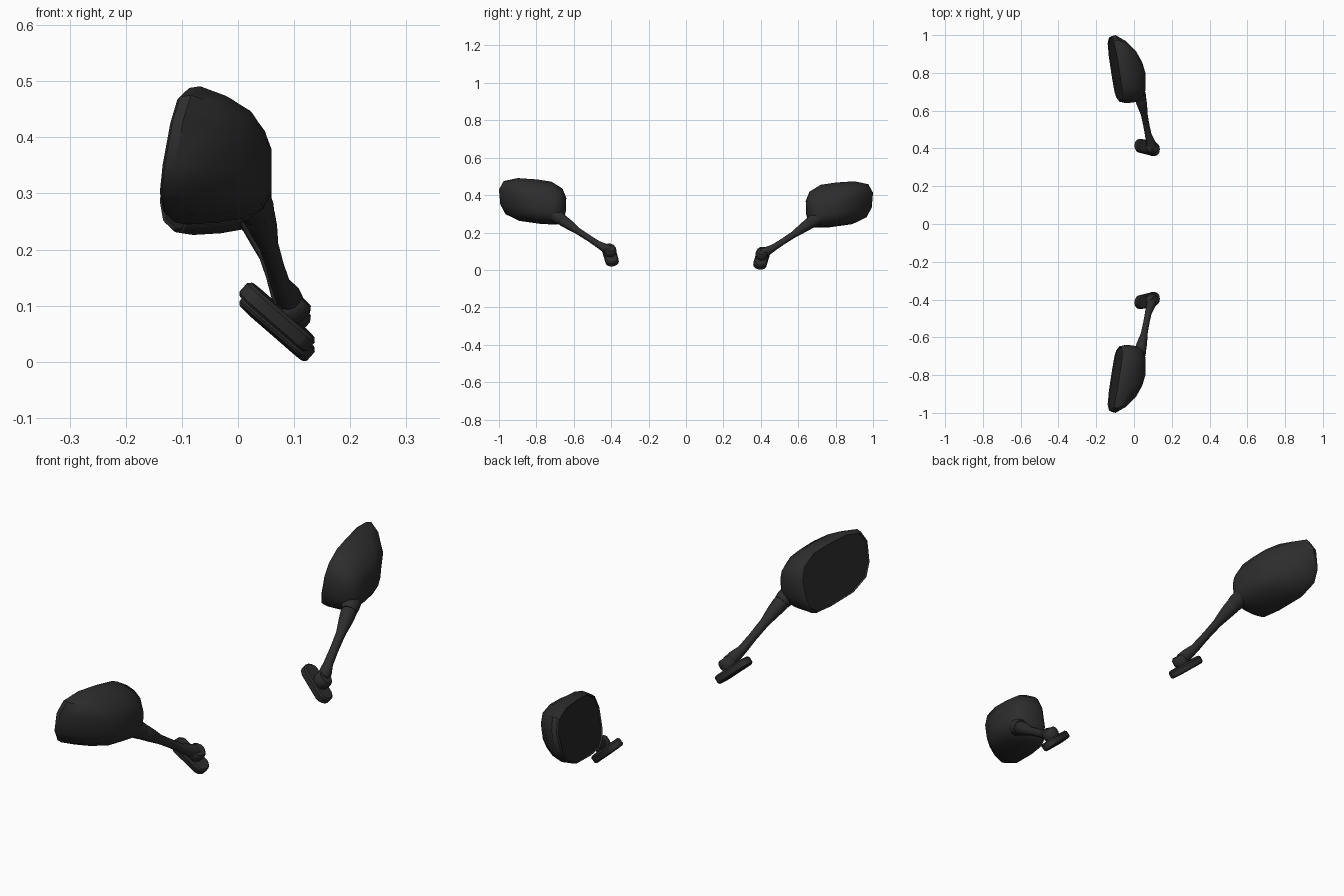
import bpy, bmesh, math
from mathutils import Vector

if "Cube" in bpy.data.objects:
    bpy.data.objects.remove(bpy.data.objects["Cube"])


def material(name, v):
    m = bpy.data.materials.new(name)
    m.diffuse_color = (v, v, v, 1)
    m.use_nodes = True
    m.node_tree.nodes["Principled BSDF"].inputs["Base Color"].default_value = m.diffuse_color
    return m


BLACK = material("black plastic", 0.026)
GLASS = material("dark mirror glass", 0.021)
DROP = 0.017          # the +y mirror sits slightly lower


def loft(name, rings, mat, cap_start=True, cap_end=True, angle=40):
    """Skin a list of equal-length rings; make one copy per side."""
    for side in (-1, 1):
        bm = bmesh.new()
        loops = []
        for ring in rings:
            loops.append([bm.verts.new((p[0], p[1] if side < 0 else -p[1],
                                        p[2] if side < 0 else p[2] - DROP)) for p in ring])
        n = len(loops[0])
        for a, b in zip(loops, loops[1:]):
            for i in range(n):
                j = (i + 1) % n
                bm.faces.new((a[i], a[j], b[j], b[i]))
        if cap_start:
            bm.faces.new(loops[0])
        if cap_end:
            bm.faces.new(loops[-1])
        bmesh.ops.recalc_face_normals(bm, faces=bm.faces)
        full = name + ("_left" if side < 0 else "_right")
        me = bpy.data.meshes.new(full)
        bm.to_mesh(me)
        bm.free()
        me.materials.append(mat)
        ob = bpy.data.objects.new(full, me)
        bpy.context.collection.objects.link(ob)
        bpy.ops.object.select_all(action='DESELECT')
        ob.select_set(True)
        bpy.context.view_layer.objects.active = ob
        bpy.ops.object.shade_smooth_by_angle(angle=math.radians(angle))


# Mirror outline in y, z
OUT = [(-1, .43), (-.975, .475), (-.90, .491), (-.80, .484), (-.72, .472), (-.66, .435),
       (-.64, .385), (-.643, .31), (-.66, .262), (-.69, .243), (-.77, .245),
       (-.89, .262), (-.965, .298), (-.993, .35)]
CY, CZ, HY, HZ = -.82, .367, .18, .124


def section(x, y0, y1, z0, z1, tilt):
    """Outline fitted to a y, z range at depth x, leaning with the glass plane."""
    pts = []
    for y, z in OUT:
        yy = (y0 + y1) / 2 + (y - CY) / HY * (y1 - y0) / 2
        zz = (z0 + z1) / 2 + (z - CZ) / HZ * (z1 - z0) / 2
        pts.append((x + tilt * (.18 * (yy - CY) + .2 * (zz - CZ)), yy, zz))
    return pts


def scaled(x, s):
    return section(x, CY - HY * s, CY + HY * s, CZ - HZ * s, CZ + HZ * s, 1)


# Housing shell and glass
loft("mirror_housing", [
    scaled(-.092, .92), scaled(-.102, .935), scaled(-.097, .975), scaled(-.078, 1),
    section(-.030, -.968, -.643, .246, .474, .75),
    section(.015, -.915, -.655, .254, .448, .45),
    section(.045, -.855, -.675, .272, .412, .2),
    section(.060, -.800, -.705, .305, .378, 0)], BLACK, cap_start=False)
loft("mirror_glass", [scaled(-.092, .922), scaled(-.096, .92)], GLASS)


def tube(path, sides=12):
    """Round rings along a path of (x, y, z, radius)."""
    rings = []
    for i, p in enumerate(path):
        a, b = path[max(i - 1, 0)], path[min(i + 1, len(path) - 1)]
        d = (Vector(b[:3]) - Vector(a[:3])).normalized()
        u = d.cross(Vector((1, 0, 0))).normalized()
        v = d.cross(u)
        rings.append([Vector(p[:3]) + p[3] * (u * math.cos(t) + v * math.sin(t))
                      for t in (2 * math.pi * k / sides for k in range(sides))])
    return rings


# Tapered arm with a collar beside the housing
loft("collar", tube([(.018, -.715, .302, .036), (.030, -.678, .278, .034),
                     (.034, -.662, .267, .031)]), BLACK)
loft("arm", tube([(.033, -.667, .270, .027), (.036, -.657, .263, .030), (.044, -.625, .241, .026),
                  (.054, -.580, .209, .018), (.066, -.520, .170, .0165),
                  (.076, -.470, .137, .018), (.088, -.435, .118, .024),
                  (.094, -.405, .106, .024)]), BLACK)

# Tilted mounting foot and pivot boss share one frame
U = Vector((.115, .03, -.10)).normalized()
N = Vector((.64, -.08, .76))
N = (N - U * N.dot(U)).normalized()
W = N.cross(U)
FOOT = Vector((.070, -.405, .080))


def foot_ring(h, inset):
    pts = []
    for k in range(16):
        t = 2 * math.pi * (k + .5) / 16
        c, s = math.cos(t), math.sin(t)
        pts.append(FOOT + N * h + U * (math.copysign(.047, c) + (.034 - inset) * c)
                   + W * (.036 - inset) * s)
    return pts


loft("mounting_foot", [foot_ring(-.016, .005), foot_ring(-.011, 0), foot_ring(.010, 0),
                       foot_ring(.016, .006)], BLACK)


def boss_ring(h, r):
    c = FOOT + Vector((.010, .002, .002)) + N * h
    return [c + r * (U * math.cos(t) + W * math.sin(t))
            for t in (2 * math.pi * k / 14 for k in range(14))]


loft("pivot_boss", [boss_ring(.005, .029), boss_ring(.018, .033), boss_ring(.036, .033),
                    boss_ring(.046, .026)], BLACK)
